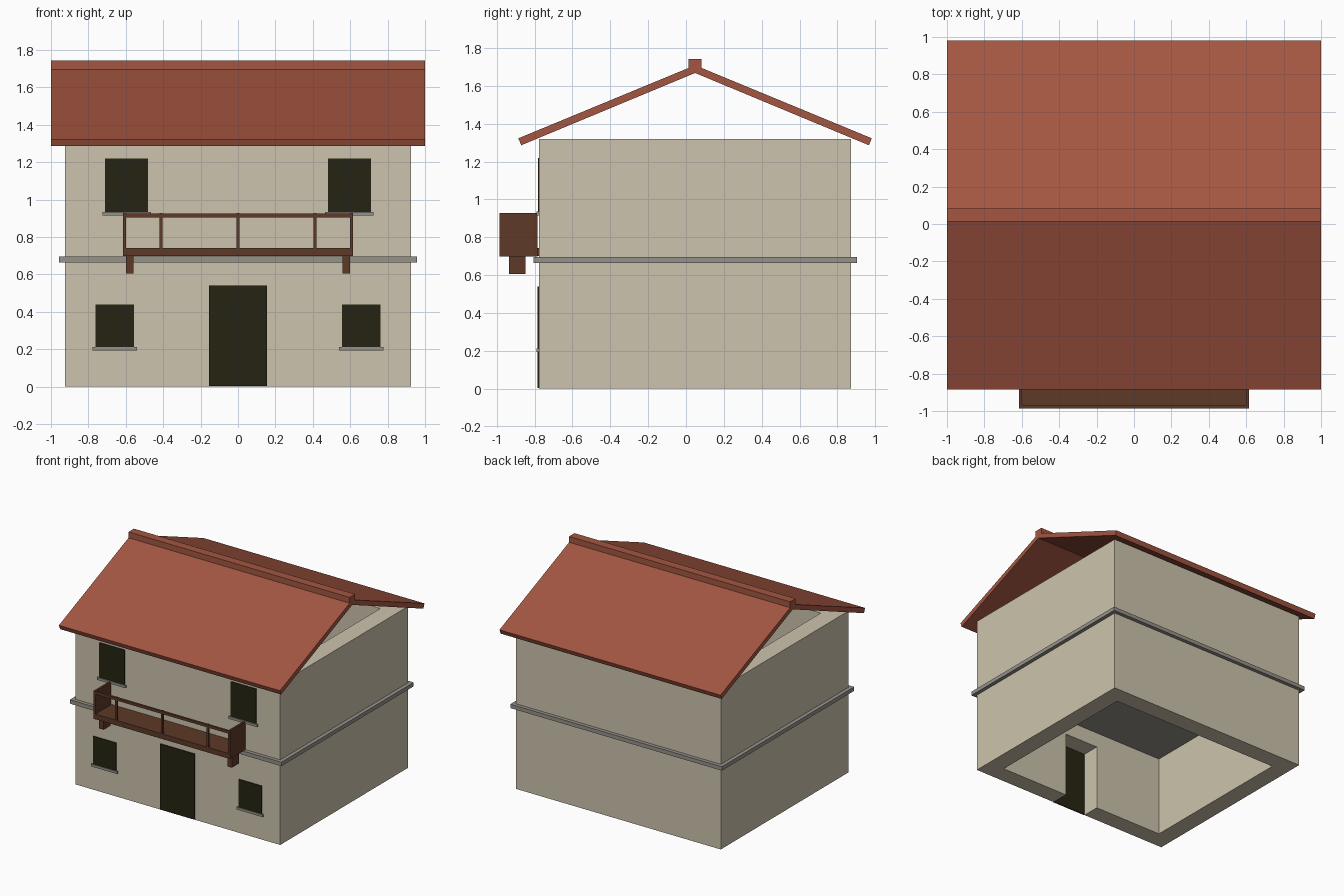
import bpy
import bmesh

cube = bpy.data.objects.get("Cube")
if cube:
    bpy.data.objects.remove(cube, do_unlink=True)


def material(name, rgb):
    """Flat material from an sRGB colour in 0-255."""
    lin = [((c / 255 + 0.055) / 1.055) ** 2.4 for c in rgb] + [1]
    m = bpy.data.materials.new(name)
    m.use_nodes = True
    m.diffuse_color = lin
    bsdf = m.node_tree.nodes["Principled BSDF"]
    bsdf.inputs["Base Color"].default_value = lin
    bsdf.inputs["Roughness"].default_value = 0.9
    return m


plaster = material("plaster", (205, 196, 173))
tile = material("roof_tile", (163, 86, 65))
stone = material("grey_stone", (150, 146, 139))
wood = material("brown_wood", (93, 58, 40))
dark = material("dark_opening", (38, 36, 18))


def finish(name, bm, mat):
    bmesh.ops.recalc_face_normals(bm, faces=bm.faces)
    me = bpy.data.meshes.new(name)
    bm.to_mesh(me)
    bm.free()
    ob = bpy.data.objects.new(name, me)
    bpy.context.collection.objects.link(ob)
    me.materials.append(mat)
    return ob


def box(name, x, y, z, mat):
    """Box from (min, max) ranges along each axis."""
    bm = bmesh.new()
    bmesh.ops.create_cube(bm, size=1)
    for v in bm.verts:
        v.co = [r[0] if c < 0 else r[1] for c, r in zip(v.co, (x, y, z))]
    return finish(name, bm, mat)


def cut(target, cutter):
    mod = target.modifiers.new("cut", 'BOOLEAN')
    mod.operation = 'DIFFERENCE'
    mod.solver = 'EXACT'
    mod.object = cutter
    bpy.context.view_layer.objects.active = target
    bpy.ops.object.modifier_apply(modifier=mod.name)
    bpy.data.objects.remove(cutter, do_unlink=True)


MID = 0.048            # depth centre of the house body
W, D, T = 0.926, 0.825, 0.147
FRONT = MID - D

# Hollow walls, open above and below, with a doorway
walls = box("walls", (-W, W), (FRONT, MID + D), (0, 1.32), plaster)
cut(walls, box("room_cutter", (T - W, W - T), (FRONT + T, MID + D - T), (-1, 2), plaster))
cut(walls, box("door_cutter", (-0.155, 0.155), (FRONT - 0.1, FRONT + T + 0.1), (-1, 0.54), plaster))

# Floor slab, whose rim shows as a band around the walls
box("floor_slab", (-W - 0.031, W + 0.031), (FRONT - 0.03, MID + D + 0.03), (0.664, 0.696), stone)

# Gabled roof: chevron profile extruded along x
half = [(0.934, 1.323), (0.919, 1.286)]
profile = [(0, 1.709)] + half + [(0, 1.668)] + [(-y, z) for y, z in reversed(half)]
bm = bmesh.new()
face = bm.faces.new([bm.verts.new((-1, MID + y, z)) for y, z in profile])
ext = bmesh.ops.extrude_face_region(bm, geom=[face], use_keep_orig=True)
for v in ext["geom"]:
    if isinstance(v, bmesh.types.BMVert):
        v.co.x = 1
finish("roof", bm, tile)
box("ridge_cap", (-1, 1), (MID - 0.035, MID + 0.035), (1.695, 1.743), tile)

# Door panel
box("door", (-0.155, 0.155), (FRONT - 0.009, FRONT), (0.004, 0.54), dark)


def mirrored(name, x, y, z, mat):
    box("left_" + name, x, y, z, mat)
    box("right_" + name, (-x[1], -x[0]), y, z, mat)


# Windows with sills
for level, (x0, x1), (z0, z1), depth in (
        ("lower", (0.555, 0.763), (0.213, 0.44), 0.008),
        ("upper", (0.48, 0.71), (0.935, 1.22), 0.005)):
    mirrored(level + "_window", (x0, x1), (FRONT - depth, FRONT), (z0, z1), dark)
    mirrored(level + "_sill", (x0 - 0.014, x1 + 0.014), (FRONT - 0.014, FRONT), (z0 - 0.02, z0), stone)

# Balcony: deck, solid ends, railing and brackets
EDGE = -0.986
box("balcony_deck", (-0.6, 0.6), (EDGE, FRONT), (0.7, 0.742), wood)
mirrored("balcony_end", (0.599, 0.616), (EDGE, FRONT - 0.009), (0.699, 0.929), wood)
box("balcony_rail", (-0.6, 0.6), (EDGE, EDGE + 0.018), (0.904, 0.925), wood)
for i, x in enumerate((-0.413, 0, 0.413)):
    box(f"balcony_post_{i + 1}", (x - 0.008, x + 0.008), (EDGE + 0.001, EDGE + 0.017), (0.74, 0.928), wood)
mirrored("balcony_bracket", (0.56, 0.6), (-0.936, -0.847), (0.605, 0.701), wood)
